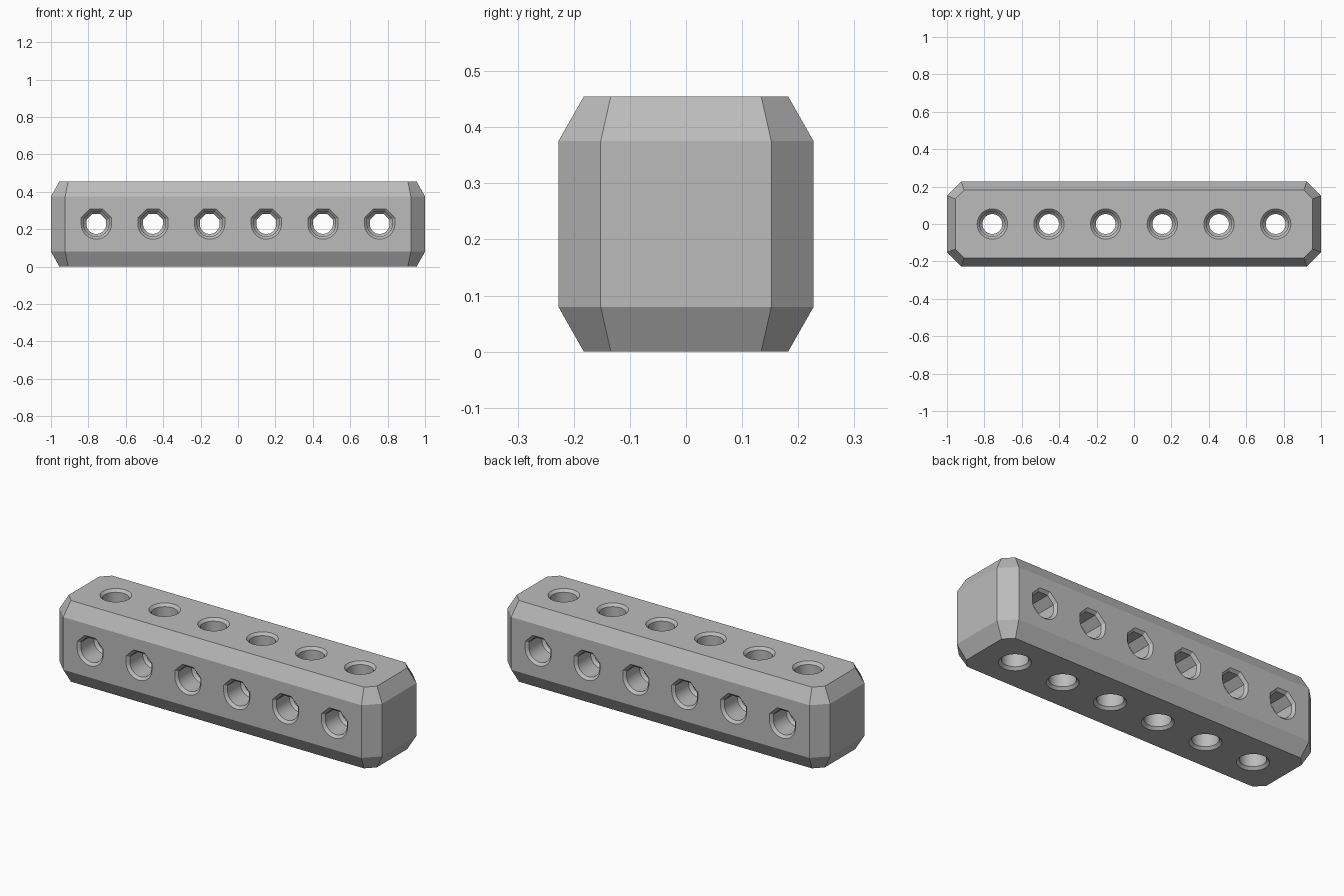
import bpy, bmesh, math
from mathutils import Matrix, Vector

cube = bpy.data.objects.get("Cube")
if cube:
    bpy.data.objects.remove(cube, do_unlink=True)

HEIGHT, HALF_W = 0.455, 0.2275
PITCH, COUNT = 0.303, 6

grey = bpy.data.materials.new("plain grey")
grey.use_nodes = True
colour = (0.5, 0.5, 0.5, 1)
grey.diffuse_color = colour
grey.node_tree.nodes["Principled BSDF"].inputs["Base Color"].default_value = colour


def loft(bm, rings):
    """Skin a stack of matching closed rings and cap both ends."""
    loops = [[bm.verts.new(p) for p in ring] for ring in rings]
    n = len(loops[0])
    for a, b in zip(loops, loops[1:]):
        for i in range(n):
            j = (i + 1) % n
            bm.faces.new((a[i], a[j], b[j], b[i]))
    bm.faces.new(loops[0][::-1])
    bm.faces.new(loops[-1])


def make_object(name, bm):
    bmesh.ops.recalc_face_normals(bm, faces=bm.faces[:])
    mesh = bpy.data.meshes.new(name)
    bm.to_mesh(mesh)
    bm.free()
    mesh.materials.append(grey)
    obj = bpy.data.objects.new(name, mesh)
    bpy.context.collection.objects.link(obj)
    return obj


# Bar outline: a rectangle with cut corners
def outline(x, y, cx, cy, z):
    return [Vector(p) for p in (
        (x, -cy, z), (x, cy, z), (cx, y, z), (-cx, y, z),
        (-x, cy, z), (-x, -cy, z), (-cx, -y, z), (cx, -y, z))]


# Hole section: round, or round with a flat-topped roof for sideways holes
def section(radius, along, roofed):
    pts = []
    if roofed:
        t = radius * math.tan(math.pi / 8)
        pts = [(radius, t), (t, radius), (-t, radius), (-radius, t)]
        arc = [math.pi + math.pi * i / 24 for i in range(25)]
    else:
        arc = [math.tau * i / 48 for i in range(48)]
    pts += [(radius * math.cos(a), radius * math.sin(a)) for a in arc]
    return [Vector((u, v, along)) for u, v in pts]


# Main bar
bm = bmesh.new()
wide = (1.0, HALF_W, 0.924, 0.152)
narrow = (0.955, 0.182, 0.908, 0.134)
loft(bm, [outline(*narrow, 0), outline(*wide, 0.08),
          outline(*wide, HEIGHT - 0.08), outline(*narrow, HEIGHT)])
bar = make_object("drilled_bar", bm)

# Countersunk bore: wide mouth, straight bore, narrower neck at the middle
half = [(0.26, 0.113), (HALF_W, 0.081), (0.213, 0.067), (0.1, 0.067), (0.085, 0.053)]
bore = half + [(-d, r) for d, r in reversed(half)]


def cut_row(name, turn, roofed):
    bm = bmesh.new()
    for i in range(COUNT):
        x = (i - (COUNT - 1) / 2) * PITCH
        place = Matrix.Translation((x, 0, HEIGHT / 2)) @ turn
        loft(bm, [[place @ p for p in section(r, d, roofed)] for d, r in bore])
    cutter = make_object(name, bm)
    cutter.hide_render = True
    mod = bar.modifiers.new(name, 'BOOLEAN')
    mod.operation = 'DIFFERENCE'
    mod.solver = 'EXACT'
    mod.object = cutter
    bpy.context.view_layer.objects.active = bar
    bpy.ops.object.modifier_apply(modifier=mod.name)
    bpy.data.objects.remove(cutter, do_unlink=True)


cut_row("upright_holes", Matrix.Identity(4), False)
cut_row("sideways_holes", Matrix.Rotation(math.pi / 2, 4, 'X'), True)

# Smooth bores, crisp chamfers
bpy.ops.object.select_all(action='DESELECT')
bar.select_set(True)
bpy.context.view_layer.objects.active = bar
bpy.ops.object.shade_smooth_by_angle(angle=math.radians(25))
